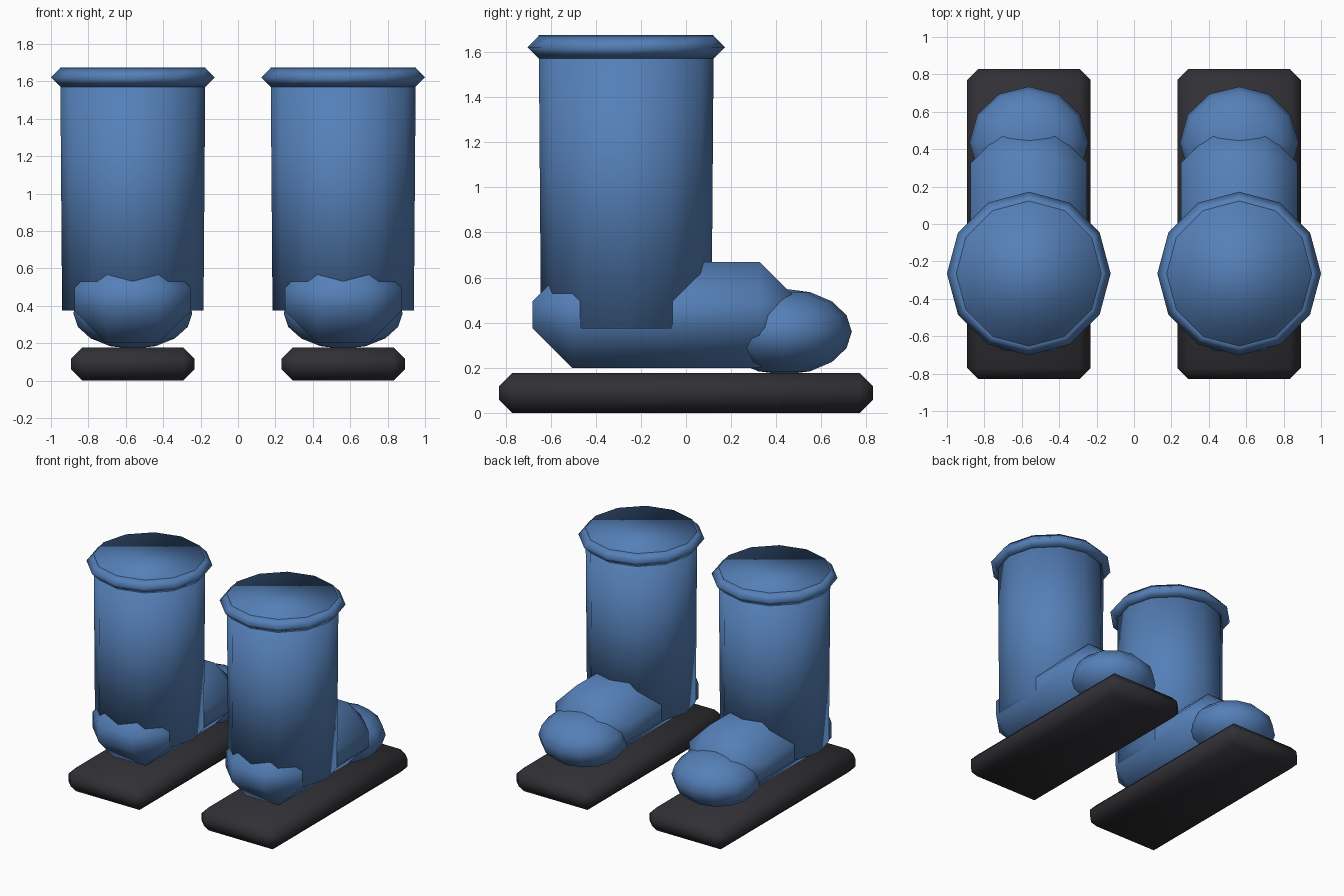
import bpy

cube = bpy.data.objects.get("Cube")
if cube:
    bpy.data.objects.remove(cube, do_unlink=True)


def make_material(name, colour):
    mat = bpy.data.materials.new(name)
    mat.use_nodes = True
    mat.diffuse_color = colour
    mat.node_tree.nodes["Principled BSDF"].inputs["Base Color"].default_value = colour
    return mat


BLUE = make_material("blue_rubber", (0.09, 0.215, 0.48, 1))
DARK = make_material("dark_sole", (0.03, 0.03, 0.036, 1))


def finish(name, mat):
    """Name, colour and fully smooth the active object."""
    obj = bpy.context.object
    obj.name = obj.data.name = name
    obj.data.materials.append(mat)
    bpy.ops.object.transform_apply(location=False, rotation=False, scale=True)
    bpy.ops.object.shade_smooth()
    return obj


def chamfered_box(name, centre, size, chamfer, mat):
    bpy.ops.mesh.primitive_cube_add(size=1, location=centre)
    bpy.context.object.scale = size
    obj = finish(name, mat)
    bevel = obj.modifiers.new("chamfer", "BEVEL")
    bevel.width = chamfer
    bevel.segments = 1
    bevel.limit_method = "NONE"


SHAFT_Y = -0.265

for side, x in (("left", 0.5625), ("right", -0.5625)):
    # Sole and foot block
    chamfered_box(side + "_sole", (x, 0, 0.0885), (0.66, 1.66, 0.177), 0.06, DARK)
    chamfered_box(side + "_foot", (x, -0.09, 0.435), (0.625, 1.18, 0.47), 0.175, BLUE)

    # Rounded toe cap
    bpy.ops.mesh.primitive_uv_sphere_add(segments=12, ring_count=8, radius=1,
                                         location=(x, 0.435, 0.36))
    bpy.context.object.scale = (0.318, 0.3, 0.19)
    finish(side + "_toe_cap", BLUE)

    # Slightly flared shaft, closed at the top
    bpy.ops.mesh.primitive_cone_add(vertices=12, radius1=0.378, radius2=0.388,
                                    depth=1.3, location=(x, SHAFT_Y, 1.025))
    finish(side + "_shaft", BLUE)

    # Rim around the top of the shaft
    bpy.ops.mesh.primitive_torus_add(major_segments=12, minor_segments=4,
                                     major_radius=0.385, minor_radius=0.0525,
                                     location=(x, SHAFT_Y, 1.621))
    finish(side + "_rim", BLUE)
